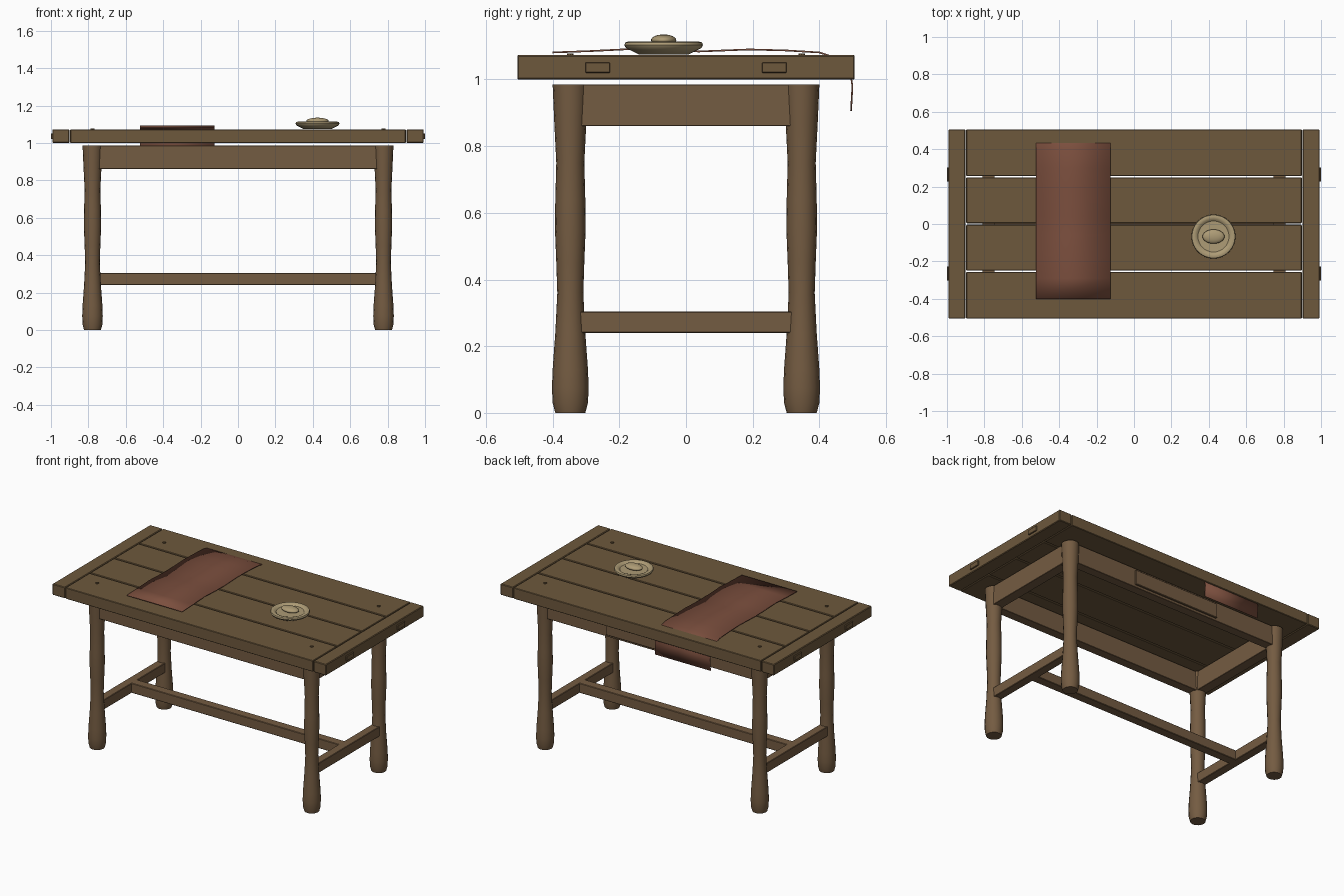
import bpy
import bmesh
import math
from mathutils import Matrix

old = bpy.data.objects.get("Cube")
if old:
    bpy.data.objects.remove(old, do_unlink=True)


def material(name, color):
    m = bpy.data.materials.new(name)
    m.use_nodes = True
    rgba = (*color, 1)
    m.diffuse_color = rgba
    bsdf = m.node_tree.nodes["Principled BSDF"]
    bsdf.inputs["Base Color"].default_value = rgba
    bsdf.inputs["Roughness"].default_value = 0.8
    return m


TOP_WOOD = material("tabletop wood", (0.155, 0.099, 0.046))
LEG_WOOD = material("frame wood", (0.175, 0.106, 0.054))
CLOTH = material("rust cloth", (0.2, 0.078, 0.048))
CLAY = material("pale clay", (0.42, 0.33, 0.18))


def finish(name, bm, mat, smooth=None):
    bmesh.ops.recalc_face_normals(bm, faces=bm.faces)
    mesh = bpy.data.meshes.new(name)
    bm.to_mesh(mesh)
    bm.free()
    mesh.materials.append(mat)
    ob = bpy.data.objects.new(name, mesh)
    bpy.context.collection.objects.link(ob)
    if smooth:
        bpy.ops.object.select_all(action='DESELECT')
        ob.select_set(True)
        bpy.context.view_layer.objects.active = ob
        bpy.ops.object.shade_smooth_by_angle(angle=math.radians(smooth))
    return ob


def box(name, x, y, z, mat, bevel=0.003):
    """Box from (min, max) ranges with a small edge bevel."""
    bm = bmesh.new()
    bmesh.ops.create_cube(bm, size=1)
    for v in bm.verts:
        for i, (lo, hi) in enumerate((x, y, z)):
            v.co[i] = lo if v.co[i] < 0 else hi
    if bevel:
        bmesh.ops.bevel(bm, geom=bm.edges[:], offset=bevel, segments=1, affect='EDGES')
    return finish(name, bm, mat)


def lathe(name, profile, center, mat, steps, smooth):
    """Spin a closed-ended (radius, z) profile around a vertical axis."""
    bm = bmesh.new()
    verts = [bm.verts.new((r, 0, z)) for r, z in profile]
    edges = [bm.edges.new(pair) for pair in zip(verts, verts[1:])]
    bmesh.ops.spin(bm, geom=verts + edges, axis=(0, 0, 1), cent=(0, 0, 0),
                   angle=math.tau, steps=steps)
    bmesh.ops.remove_doubles(bm, verts=bm.verts, dist=0.0002)
    bmesh.ops.translate(bm, verts=bm.verts, vec=(*center, 0))
    return finish(name, bm, mat, smooth)


TOP_Z = (1.0, 1.073)
HALF_Y = 0.506
LEG_X, LEG_Y = 0.778, 0.347

# Tabletop planks with narrow gaps
pitch = HALF_Y / 2
for i in range(4):
    lo = -HALF_Y + i * pitch
    box(f"plank_{i + 1}", (-0.897, 0.897),
        (lo + 0.004 * (i > 0), lo + pitch - 0.004 * (i < 3)), TOP_Z, TOP_WOOD)

# Turned leg outline
leg_profile = [(0, 0), (0.045, 0), (0.053, 0.03), (0.055, 0.075), (0.053, 0.13),
               (0.045, 0.24), (0.039, 0.36), (0.042, 0.45), (0.046, 0.55),
               (0.045, 0.64), (0.042, 0.75), (0.048, 0.87), (0.053, 0.985), (0, 0.985)]

for sx, side in ((1, "left"), (-1, "right")):
    def span(a, b):
        return tuple(sorted((sx * a, sx * b)))

    # Breadboard end and its through tenons
    box(f"{side}_end_board", span(0.901, 0.992), (-HALF_Y, HALF_Y), TOP_Z, TOP_WOOD, 0.004)
    # End apron and low end stretcher
    box(f"{side}_end_apron", span(0.745, 0.811), (-LEG_Y, LEG_Y), (0.86, 0.985), LEG_WOOD, 0.002)
    box(f"{side}_end_stretcher", span(0.75, 0.806), (-0.328, 0.328), (0.24, 0.304), LEG_WOOD)
    for sy, end in ((-1, "front"), (1, "back")):
        y = sy * 0.265
        box(f"{end}_{side}_tenon", span(0.97, 1.0), (y - 0.037, y + 0.037),
            (1.02, 1.051), TOP_WOOD, 0.002)
        lathe(f"{end}_{side}_leg", leg_profile, (sx * LEG_X, sy * LEG_Y), LEG_WOOD, 16, 40)
        lathe(f"{end}_{side}_peg", [(0, 1.05), (0.01, 1.05), (0.01, 1.078), (0, 1.078)],
              (sx * LEG_X, sy * LEG_Y), TOP_WOOD, 8, 30)

# Long aprons, long stretcher and the drawer front at the back
for sy, end in ((-1, "front"), (1, "back")):
    y = sy * LEG_Y
    box(f"{end}_apron", (-LEG_X, LEG_X), (y - 0.03, y + 0.03), (0.86, 0.985), LEG_WOOD, 0.002)
box("drawer_front", (-0.31, 0.31), (0.36, 0.389), (0.875, 0.97), LEG_WOOD)
box("long_stretcher", (-LEG_X, LEG_X), (-0.03, 0.03), (0.24, 0.304), LEG_WOOD)

# Cloth runner draped over the back edge
path = [(-0.4, 1.081), (-0.29, 1.085), (-0.17, 1.091), (-0.06, 1.086), (0.04, 1.084),
        (0.19, 1.09), (0.3, 1.087), (0.4, 1.081), (0.44, 1.068), (0.49, 1.04),
        (0.499, 0.98), (0.495, 0.905)]
bm = bmesh.new()
rows = [[bm.verts.new((x, y, z)) for x in (-0.525, -0.125)] for y, z in path]
for a, b in zip(rows, rows[1:]):
    bm.faces.new((a[0], a[1], b[1], b[0]))
runner = finish("cloth_runner", bm, CLOTH, 25)
thick = runner.modifiers.new("thickness", 'SOLIDIFY')
thick.thickness = 0.005
thick.offset = 0

# Plate with a raised rim
PLATE = (0.425, -0.067)
plate_profile = [(0, 1.075), (0.075, 1.075), (0.095, 1.085), (0.113, 1.094), (0.118, 1.103),
                 (0.115, 1.111), (0.105, 1.114), (0.092, 1.11), (0.083, 1.102), (0, 1.1)]
lathe("plate", plate_profile, PLATE, CLAY, 32, 35)

# Small oval loaf on the plate
bm = bmesh.new()
bmesh.ops.create_uvsphere(
    bm, u_segments=24, v_segments=12, radius=1,
    matrix=Matrix.Translation((*PLATE, 1.118)) @ Matrix.Diagonal((0.059, 0.038, 0.017, 1)))
finish("loaf", bm, CLAY, 60)
